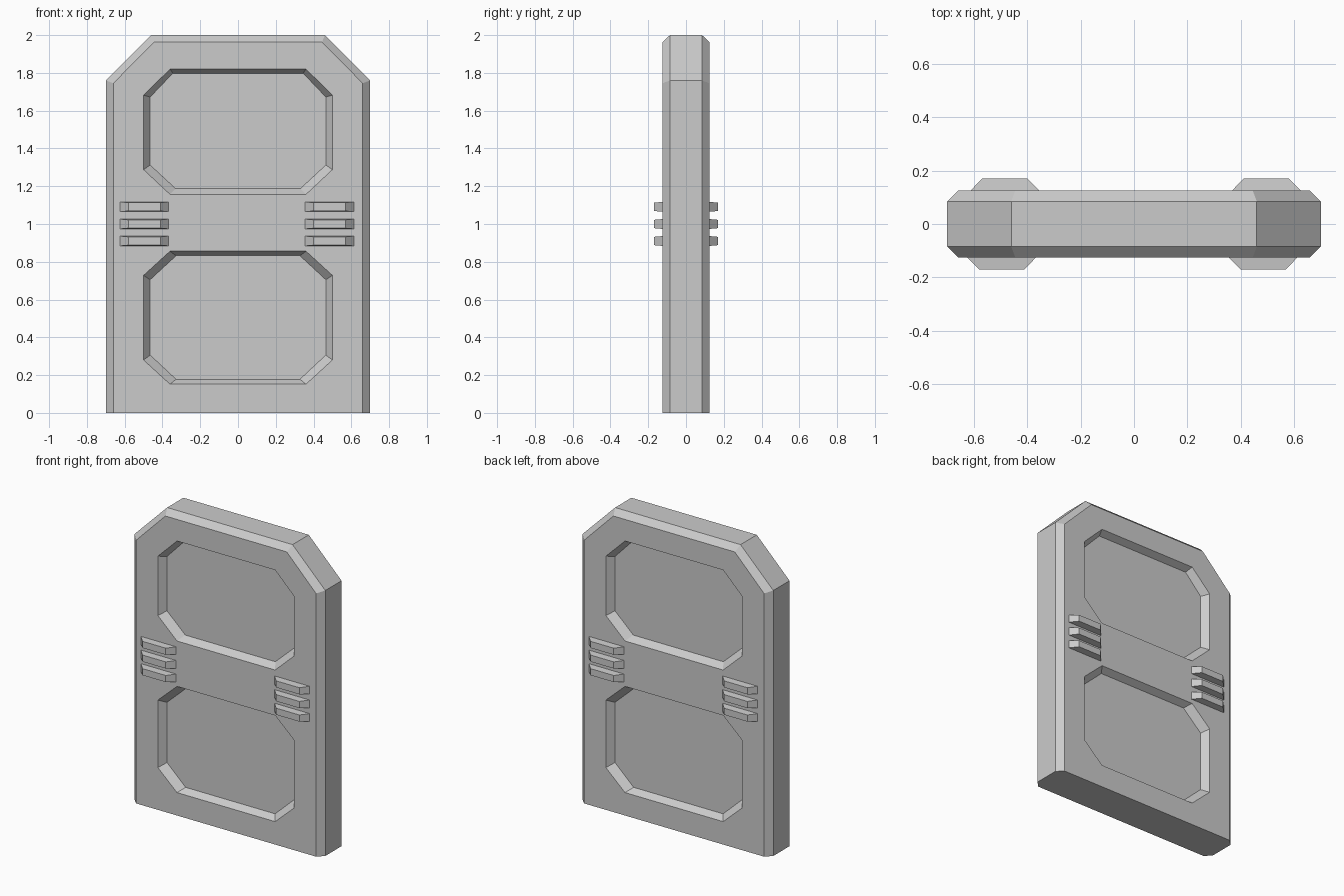
import bpy
import bmesh
from math import pi
from mathutils import Matrix

if "Cube" in bpy.data.objects:
    bpy.data.objects.remove(bpy.data.objects["Cube"])

GREY = (0.6, 0.6, 0.6, 1)
metal = bpy.data.materials.new("grey metal")
metal.diffuse_color = GREY
metal.use_nodes = True
metal.node_tree.nodes["Principled BSDF"].inputs["Base Color"].default_value = GREY

FACE, RIM, DEPTH = 0.125, 0.085, 0.045


def loft(name, rings, turn=0):
    """Join (y, [(x, z), ...]) outlines into a closed solid, turned about z."""
    bm = bmesh.new()
    loops = [[bm.verts.new((x, y, z)) for x, z in pts] for y, pts in rings]
    for a, b in zip(loops, loops[1:]):
        for i in range(len(a)):
            j = (i + 1) % len(a)
            bm.faces.new((a[i], a[j], b[j], b[i]))
    bm.faces.new(loops[0])
    bm.faces.new(loops[-1])
    bm.transform(Matrix.Rotation(turn, 4, 'Z'))
    bmesh.ops.recalc_face_normals(bm, faces=bm.faces)
    mesh = bpy.data.meshes.new(name)
    bm.to_mesh(mesh)
    bm.free()
    mesh.materials.append(metal)
    obj = bpy.data.objects.new(name, mesh)
    bpy.context.collection.objects.link(obj)
    return obj


def mirrored(half):
    """Complete a right-hand outline with its mirror image."""
    return half + [(-x, z) for x, z in reversed(half)]


def octagon(w, low, high, w_low, w_high, side_low, side_high):
    return mirrored([(w_low, low), (w, side_low), (w, side_high), (w_high, high)])


def box(x0, x1, z0, z1):
    return [(x0, z0), (x1, z0), (x1, z1), (x0, z1)]


# Door slab with clipped top corners and chamfered rims
outer = mirrored([(0.70, 0), (0.70, 1.76), (0.46, 2)])
inner = mirrored([(0.66, 0), (0.66, 1.745), (0.445, 1.963)])
door = loft("door_slab", [(-FACE, inner), (-RIM, outer), (RIM, outer), (FACE, inner)])

# Sloped recesses, upper and lower: mouth and floor outlines
recesses = [
    (octagon(0.5, 1.157, 1.82, 0.36, 0.36, 1.288, 1.682),
     octagon(0.465, 1.187, 1.798, 0.33, 0.345, 1.312, 1.672)),
    (octagon(0.5, 0.152, 0.856, 0.36, 0.36, 0.28, 0.728),
     octagon(0.465, 0.178, 0.832, 0.328, 0.328, 0.306, 0.705)),
]
bpy.context.view_layer.objects.active = door
for turn in (0, pi):
    for mouth, floor in recesses:
        cutter = loft("recess_cutter", [(-0.2, mouth), (-FACE, mouth), (DEPTH - FACE, floor)], turn)
        cutter.hide_render = True
        cut = door.modifiers.new("recess", 'BOOLEAN')
        cut.operation = 'DIFFERENCE'
        cut.solver = 'EXACT'
        cut.object = cutter
        bpy.ops.object.modifier_apply(modifier=cut.name)
        bpy.data.objects.remove(cutter)

# Three tapered ribs on each side of both faces
for face, turn in (("front", 0), ("back", pi)):
    for side, x in (("right", -0.496), ("left", 0.484)):
        for level, z in enumerate((0.91, 1.0, 1.091), 1):
            base = box(x - 0.129, x + 0.129, z - 0.026, z + 0.026)
            tip = box(x - 0.085, x + 0.085, z - 0.022, z + 0.022)
            loft(f"{face}_{side}_rib_{level}", [(0.01 - FACE, base), (-FACE, base), (-0.17, tip)], turn)
